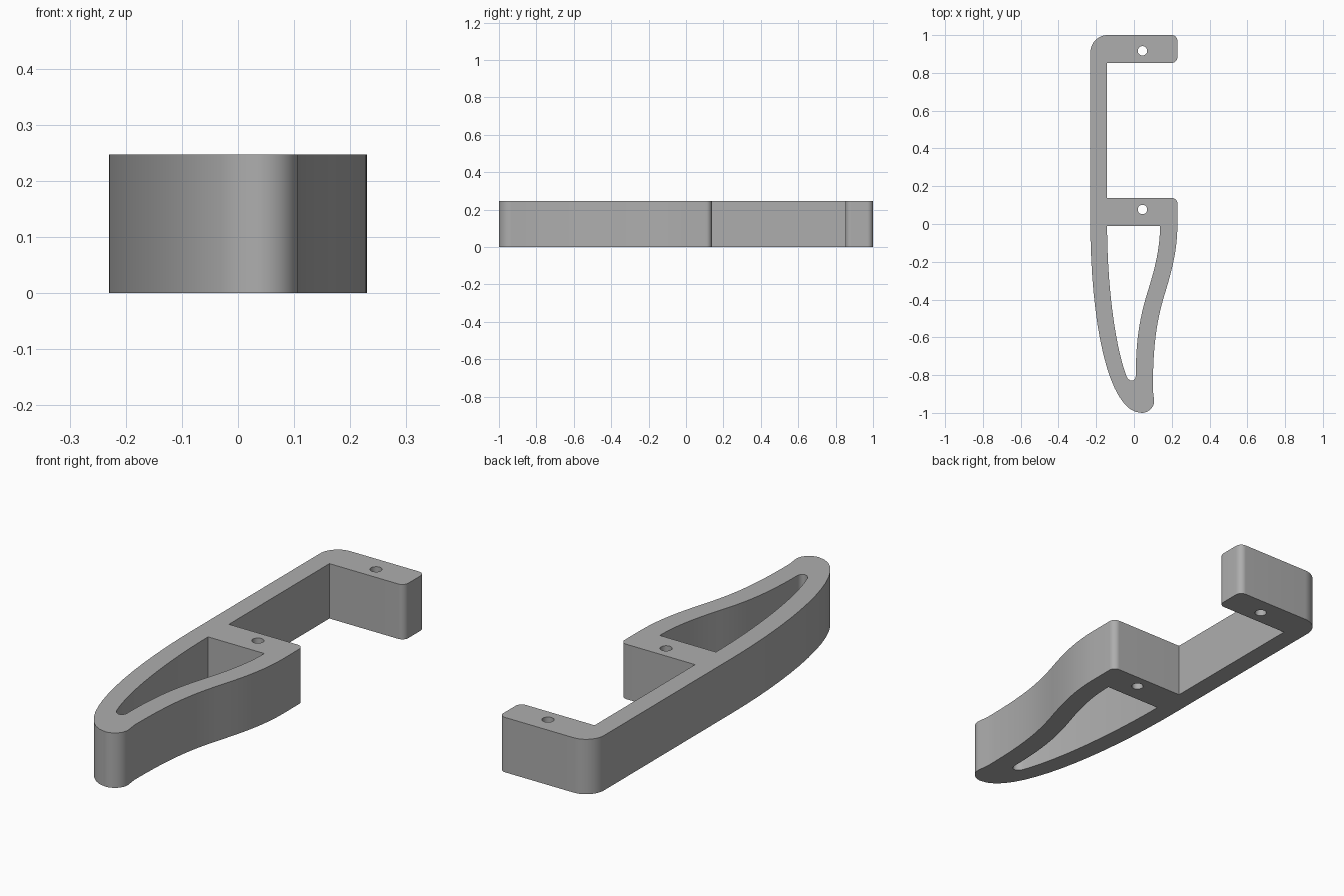
import bpy
import bmesh
import math
from mathutils import Vector
from mathutils.geometry import interpolate_bezier

HEIGHT = 0.247

cube = bpy.data.objects.get("Cube")
if cube:
    bpy.data.objects.remove(cube, do_unlink=True)

grey = bpy.data.materials.new("plain grey")
grey.use_nodes = True
colour = (0.42, 0.42, 0.42, 1)
grey.diffuse_color = colour
grey.node_tree.nodes["Principled BSDF"].inputs["Base Color"].default_value = colour


def trace(path, steps=16):
    """Pairs are straight moves, sixes are bezier moves (handle, handle, end)."""
    points = []
    for move in path:
        p = [Vector((*move[i:i + 2], 0)) for i in range(0, len(move), 2)]
        if len(p) == 1:
            points.append(p[0])
        else:
            points += interpolate_bezier(points[-1], *p, steps + 1)[1:]
    if (points[0] - points[-1]).length < 1e-4:
        points.pop()
    return points


def corner(start, bend, end):
    """Rounded corner from start to end around the sharp point bend."""
    a, b, c = Vector(start), Vector(bend), Vector(end)
    return [start, (*a.lerp(b, 0.55), *c.lerp(b, 0.55), *end)]


def circle(x, y, r, sides=32):
    return [Vector((x + r * math.cos(t), y + r * math.sin(t), 0))
            for t in (i * math.tau / sides for i in range(sides))]


# Outer outline: spine, curved tip, wavy front wall, lower arm, upper arm
outer = [(-0.23, 0), (-0.23, -0.5, -0.14, -1, 0.04, -1)]
outer += corner((0.04, -1), (0.107, -1), (0.107, -0.935))[1:]
outer += [(0.1, -0.88), (0.1, -0.62, 0.125, -0.5, 0.16, -0.38),
          (0.2, -0.25, 0.23, -0.14, 0.23, 0)]
outer += corner((0.23, 0.108), (0.23, 0.138), (0.2, 0.138))
outer += [(-0.142, 0.138), (-0.142, 0.853)]
outer += corner((0.2, 0.853), (0.23, 0.853), (0.23, 0.883))
outer += corner((0.23, 0.97), (0.23, 1), (0.2, 1))
outer += corner((-0.14, 1), (-0.23, 1), (-0.23, 0.91))

# Teardrop window between the spine and the wavy wall
window = [(-0.142, -0.01), (-0.142, -0.3, -0.105, -0.63, -0.04, -0.805),
          (-0.027, -0.838, 0.01, -0.838, 0.01, -0.8),
          (0.01, -0.6, 0.035, -0.48, 0.072, -0.36),
          (0.11, -0.24, 0.138, -0.13, 0.138, -0.01)]

# Flat profile with the window and both screw holes, extruded upward
profile = bpy.data.curves.new("hook_bracket", "CURVE")
profile.dimensions = "2D"
profile.fill_mode = "BOTH"
profile.extrude = HEIGHT / 2
for loop in (trace(outer), trace(window),
             circle(0.045, 0.917, 0.025), circle(0.045, 0.077, 0.025)):
    spline = profile.splines.new("POLY")
    spline.points.add(len(loop) - 1)
    for point, co in zip(spline.points, loop):
        point.co = (co.x, co.y, 0, 1)
    spline.use_cyclic_u = True

bracket = bpy.data.objects.new("hook_bracket", profile)
bpy.context.collection.objects.link(bracket)
bpy.ops.object.select_all(action="DESELECT")
bracket.select_set(True)
bpy.context.view_layer.objects.active = bracket
bpy.ops.object.convert(target="MESH")

# Weld caps to walls, stand it on the ground
mesh = bracket.data
bm = bmesh.new()
bm.from_mesh(mesh)
bmesh.ops.remove_doubles(bm, verts=bm.verts, dist=1e-5)
bmesh.ops.translate(bm, verts=bm.verts, vec=(0, 0, HEIGHT / 2))
bmesh.ops.recalc_face_normals(bm, faces=bm.faces)
bm.to_mesh(mesh)
bm.free()
mesh.materials.clear()
mesh.materials.append(grey)
bpy.ops.object.shade_smooth_by_angle(angle=math.radians(30))
